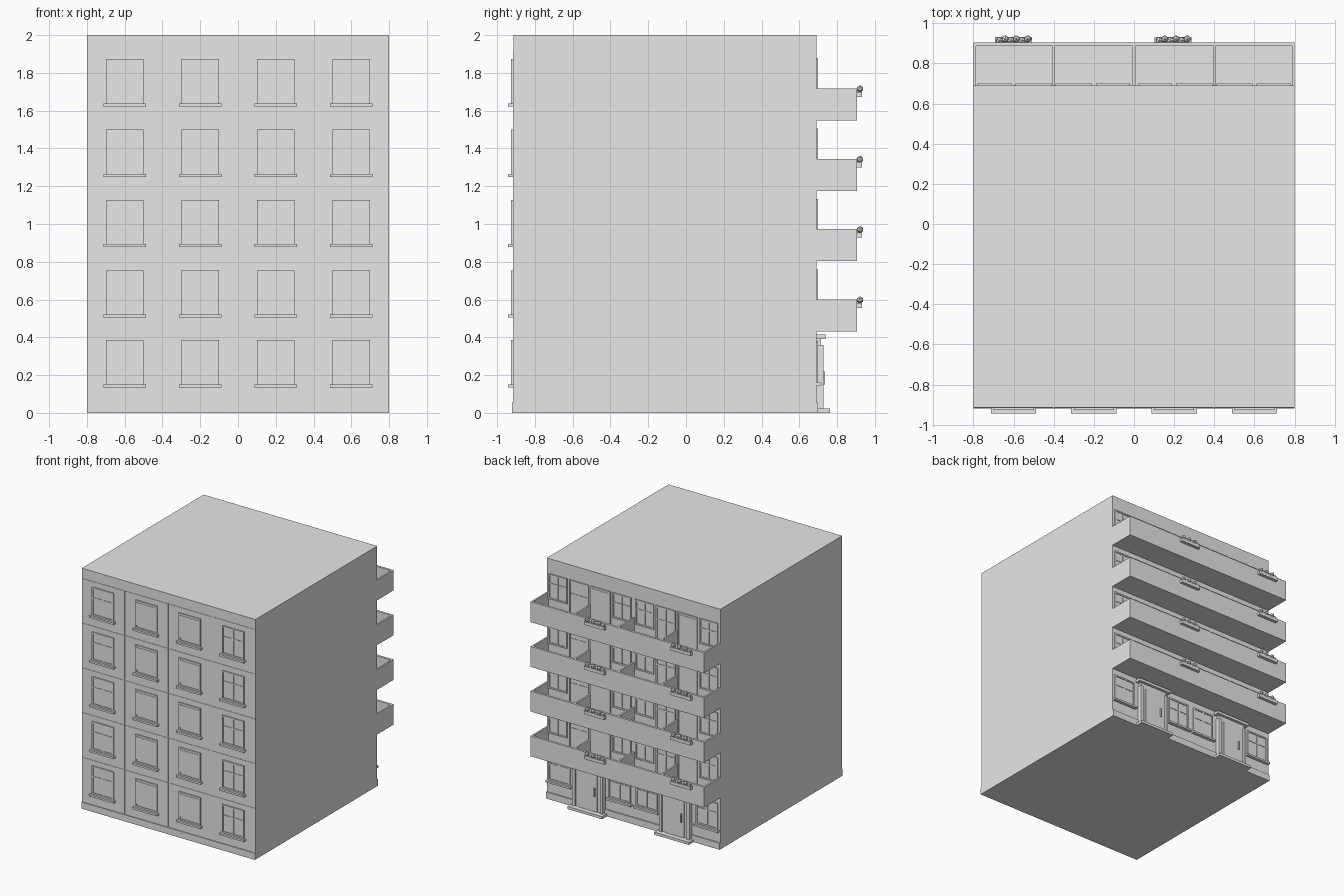
import bpy
import bmesh
from mathutils import Matrix, Vector

cube = bpy.data.objects.get("Cube")
if cube:
    bpy.data.objects.remove(cube, do_unlink=True)

grey = bpy.data.materials.new("plain grey")
grey.use_nodes = True
grey.diffuse_color = (0.8, 0.8, 0.8, 1)
grey.node_tree.nodes["Principled BSDF"].inputs["Base Color"].default_value = (0.8, 0.8, 0.8, 1)

parts = {}


def mesh_of(name):
    return parts.setdefault(name, bmesh.new())


def box(name, x0, x1, y0, y1, z0, z1):
    size = Vector((abs(x1 - x0), abs(y1 - y0), abs(z1 - z0)))
    mid = Vector((x0 + x1, y0 + y1, z0 + z1)) / 2
    matrix = Matrix.Translation(mid) @ Matrix.Diagonal(size).to_4x4()
    bmesh.ops.create_cube(mesh_of(name), size=1, matrix=matrix)


def window(name, x, w, z0, z1, wall, side, panes=True, sill=True, bar=0.012):
    """Framed window on a wall; side is -1 for front, +1 for back."""
    a, b = x - w / 2, x + w / 2
    out = wall + side * 0.010
    box(name + "_frames", a, a + bar, wall, out, z0, z1)
    box(name + "_frames", b - bar, b, wall, out, z0, z1)
    box(name + "_frames", a + bar, b - bar, wall, out, z0, z0 + bar)
    box(name + "_frames", a + bar, b - bar, wall, out, z1 - bar, z1)
    box(name + "_panes", a + bar, b - bar, wall, wall + side * 0.003, z0 + bar, z1 - bar)
    if panes:
        cross = z0 + (z1 - z0) * 0.62
        box(name + "_bars", x - 0.006, x + 0.006, wall, wall + side * 0.008, z0 + bar, z1 - bar)
        box(name + "_bars", a + bar, b - bar, wall, wall + side * 0.007, cross - 0.005, cross + 0.005)
    else:
        box(name + "_blinds", a + bar, b - bar, wall, wall + side * 0.006, z0 + 0.03, z1 - 0.02)
    if sill:
        box(name + "_sills", a - 0.013, b + 0.013, wall, wall + side * 0.027, z0 - 0.016, z0)


FRONT, BACK = -0.913, 0.69
LEVELS = [0.06, 0.43, 0.803, 1.175, 1.548, 1.92]

# Main block and plinths
box("building_block", -0.8, 0.8, FRONT, BACK, 0, 2)
box("plinth", -0.8, 0.8, -0.92, FRONT, 0, 0.055)
box("plinth", -0.8, 0.8, BACK, 0.70, 0, 0.055)

# Front facade panels and windows
for z0, z1 in zip(LEVELS, LEVELS[1:]):
    for i in range(4):
        x = -0.6 + 0.4 * i
        box("facade_panels", x - 0.197, x + 0.197, FRONT, -0.916, z0 + 0.003, z1 - 0.003)
        window("front_window", x, 0.2, z0 + 0.09, z0 + 0.325, -0.916, -1, panes=i in (0, 3))

# Balconies with partitions, doors, windows and flower boxes
for z in LEVELS[1:5]:
    box("balcony_slabs", -0.8, 0.8, BACK, 0.905, z, z + 0.024)
    box("balcony_parapets", -0.8, 0.8, 0.886, 0.905, z + 0.024, z + 0.17)
    for x in (-0.793, -0.4, 0, 0.4, 0.793):
        box("balcony_partitions", x - 0.007, x + 0.007, BACK, 0.886, z + 0.024, z + 0.17)
    for mid in (-0.4, 0.4):
        for s in (-1, 1):
            window("balcony_door", mid + s * 0.1, 0.18, z + 0.03, z + 0.33, BACK, 1, s > 0, False)
            window("back_window", mid + s * 0.295, 0.17, z + 0.12, z + 0.33, BACK, 1, True, False)
    for x in (-0.6, 0.195):
        box("flower_boxes", x - 0.092, x + 0.092, 0.905, 0.931, z + 0.125, z + 0.152)
        for k in range(6):
            spot = (x + (k - 2.5) * 0.028, 0.922 if k % 2 else 0.914, z + (0.168 if k % 2 else 0.158))
            bmesh.ops.create_icosphere(mesh_of("flowers"), subdivisions=1, radius=0.019,
                                       matrix=Matrix.Translation(spot))

# Ground floor windows and entrances
for x in (-0.68, -0.125, 0.125, 0.68):
    window("ground_window", x, 0.2, 0.16, 0.38, BACK, 1)
for x in (-0.4, 0.4):
    box("entrance_steps", x - 0.16, x + 0.16, BACK, 0.762, 0, 0.022)
    box("entrance_canopies", x - 0.16, x + 0.16, BACK, 0.738, 0.392, 0.415)
    box("entrance_surrounds", x - 0.13, x + 0.13, BACK, 0.715, 0.022, 0.392)
    for s in (-1, 1):
        box("entrance_posts", x + s * 0.115, x + s * 0.14, BACK, 0.728, 0.022, 0.36)
    box("entrance_doors", x - 0.085, x + 0.085, 0.715, 0.722, 0.022, 0.345)
    box("door_handles", x - 0.07, x - 0.06, 0.722, 0.735, 0.15, 0.22)

# Turn each part into an object
for name, bm in parts.items():
    mesh = bpy.data.meshes.new(name)
    bm.to_mesh(mesh)
    bm.free()
    mesh.materials.append(grey)
    obj = bpy.data.objects.new(name, mesh)
    bpy.context.collection.objects.link(obj)
